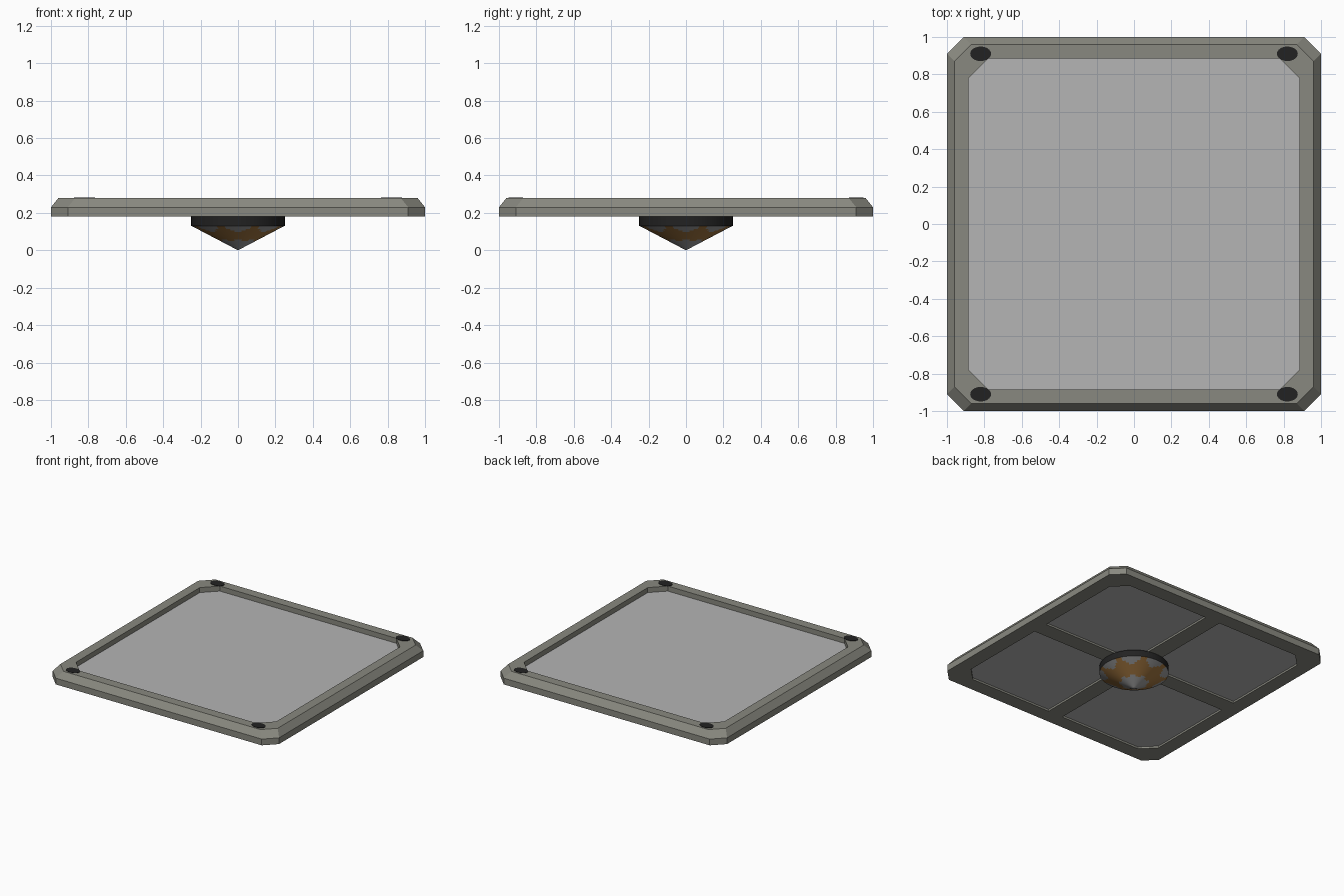
import bpy, bmesh, math

if "Cube" in bpy.data.objects:
    bpy.data.objects.remove(bpy.data.objects["Cube"])


def material(name, rgb):
    m = bpy.data.materials.new(name)
    m.diffuse_color = (*rgb, 1)
    m.use_nodes = True
    m.node_tree.nodes["Principled BSDF"].inputs["Base Color"].default_value = m.diffuse_color
    return m


FRAME = material("olive grey", (0.25, 0.25, 0.215))
PANEL = material("light grey", (0.46, 0.46, 0.46))
BLACK = material("black", (0.016, 0.016, 0.016))
BROWN = material("brown", (0.36, 0.18, 0.05))
STEEL = material("mid grey", (0.33, 0.33, 0.33))


def make(name, bm, *mats):
    bmesh.ops.recalc_face_normals(bm, faces=bm.faces)
    me = bpy.data.meshes.new(name)
    bm.to_mesh(me)
    bm.free()
    for m in mats:
        me.materials.append(m)
    ob = bpy.data.objects.new(name, me)
    bpy.context.collection.objects.link(ob)
    return ob


def octagon(bm, h, c, z):
    k = h - c
    pts = [(h, -k), (h, k), (k, h), (-k, h), (-h, k), (-h, -k), (-k, -h), (k, -h)]
    return [bm.verts.new((x, y, z)) for x, y in pts]


def bridge(bm, a, b):
    n = len(a)
    return [bm.faces.new((a[i], a[(i + 1) % n], b[(i + 1) % n], b[i])) for i in range(n)]


# Frame: closed profile swept round a clipped square
bm = bmesh.new()
rings = [octagon(bm, *p) for p in [(1, .09, .18), (1, .09, .23), (.96, .09, .28),
                                   (.885, .105, .28), (.885, .105, .18)]]
for i in range(len(rings)):
    bridge(bm, rings[i], rings[(i + 1) % len(rings)])
make("frame", bm, FRAME)

# Recessed floor panel
bm = bmesh.new()
lo, hi = octagon(bm, .886, .105, .195), octagon(bm, .886, .105, .24)
bridge(bm, lo, hi)
bm.faces.new(lo)
bm.faces.new(hi)
make("floor_panel", bm, PANEL)

# Crossed ribs underneath
for name, sx, sy in (("rib_x", 1.77, .13), ("rib_y", .13, 1.77)):
    bm = bmesh.new()
    bmesh.ops.create_cube(bm, size=1)
    for v in bm.verts:
        v.co = (v.co.x * sx, v.co.y * sy, .19 + v.co.z * .02)
    make(name, bm, FRAME)

# Dark oval pads painted on the frame corners
for i, (sx, sy) in enumerate(((1, 1), (-1, 1), (-1, -1), (1, -1))):
    bm = bmesh.new()
    bmesh.ops.create_cone(bm, cap_ends=True, segments=20, radius1=1, radius2=1, depth=1)
    for v in bm.verts:
        v.co = (sx * .82 + v.co.x * .056, sy * .91 + v.co.y * .039, .28 + v.co.z * .006)
    make(f"corner_pad_{i + 1}", bm, BLACK)

# Black hub collar
bm = bmesh.new()
bmesh.ops.create_cone(bm, cap_ends=True, segments=64, radius1=.25, radius2=.25, depth=.05)
bmesh.ops.translate(bm, verts=bm.verts, vec=(0, 0, .156))
make("hub_collar", bm, BLACK)

# Hub cone: grey with a wavy brown band
bm = bmesh.new()
N, R = 64, 16
tip = bm.verts.new((0, 0, 0))
prev = None
for j in range(1, R + 1):
    t = j / R
    ring = [bm.verts.new((.25 * t * math.cos(math.tau * i / N),
                          .25 * t * math.sin(math.tau * i / N), .131 * t)) for i in range(N)]
    if prev:
        bridge(bm, prev, ring)
    else:
        for i in range(N):
            bm.faces.new((tip, ring[i], ring[(i + 1) % N]))
    prev = ring
bm.faces.new(prev)
for f in bm.faces:
    c = f.calc_center_median()
    t = math.hypot(c.x, c.y) / .25
    wave = math.cos(8 * math.atan2(c.y, c.x))
    if len(f.verts) < 5 and .40 + .05 * wave < t < .85 - .13 * wave:
        f.material_index = 1
cone = make("hub_cone", bm, STEEL, BROWN)

# Smooth the round hub
for n in ("hub_collar", "hub_cone"):
    bpy.ops.object.select_all(action='DESELECT')
    ob = bpy.data.objects[n]
    ob.select_set(True)
    bpy.context.view_layer.objects.active = ob
    bpy.ops.object.shade_smooth_by_angle(angle=math.radians(30))
